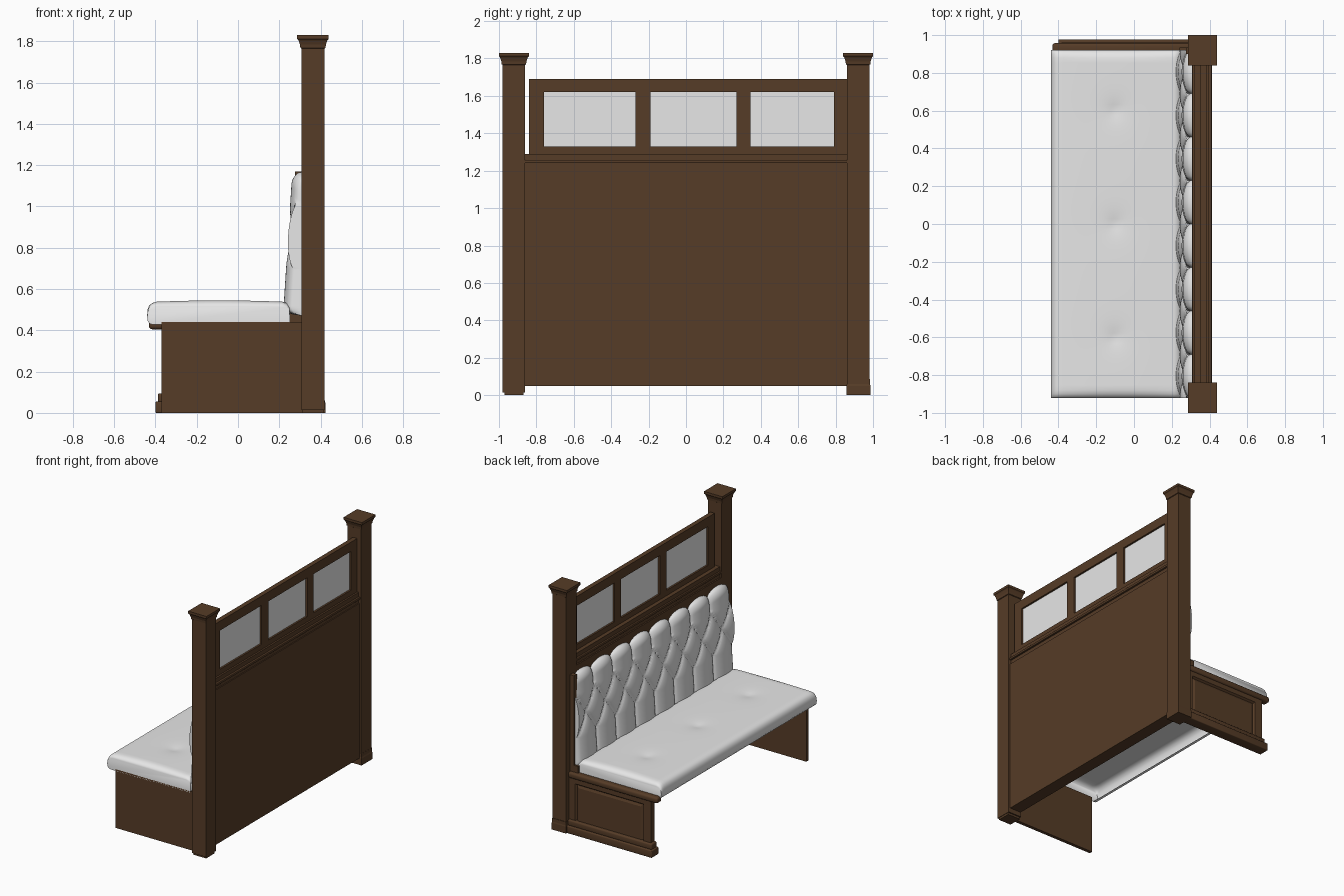
import bpy, bmesh, math
from mathutils import Vector

if "Cube" in bpy.data.objects:
    bpy.data.objects.remove(bpy.data.objects["Cube"])


def material(name, rgb):
    m = bpy.data.materials.new(name)
    m.diffuse_color = (*rgb, 1)
    m.use_nodes = True
    m.node_tree.nodes["Principled BSDF"].inputs["Base Color"].default_value = m.diffuse_color
    return m


WOOD = material("dark_wood", (0.093, 0.045, 0.020))
FABRIC = material("white_upholstery", (0.8, 0.8, 0.8))


def finish(name, bm, mat, smooth=None):
    bmesh.ops.recalc_face_normals(bm, faces=bm.faces)
    me = bpy.data.meshes.new(name)
    bm.to_mesh(me)
    bm.free()
    ob = bpy.data.objects.new(name, me)
    bpy.context.collection.objects.link(ob)
    me.materials.append(mat)
    if smooth:
        bpy.ops.object.select_all(action='DESELECT')
        ob.select_set(True)
        bpy.context.view_layer.objects.active = ob
        bpy.ops.object.shade_smooth_by_angle(angle=math.radians(smooth))
    return ob


def box_bm(x, y, z):
    bm = bmesh.new()
    bmesh.ops.create_cube(bm, size=1)
    for v in bm.verts:
        v.co = Vector([(r[0] + r[1]) / 2 + c * (r[1] - r[0]) for c, r in zip(v.co, (x, y, z))])
    return bm


def box(name, x, y, z, mat=WOOD, bevel=0):
    bm = box_bm(x, y, z)
    if bevel:
        bmesh.ops.bevel(bm, geom=bm.edges[:], offset=bevel, segments=3, profile=0.5, affect='EDGES')
    return finish(name, bm, mat, 40 if bevel else None)


def square_stack(name, cx, cy, profile):
    """Rectangular rings (half x, half y, z) joined into a solid column."""
    bm = bmesh.new()
    rings = [[bm.verts.new((cx + a * hx, cy + b * hy, z)) for a, b in ((-1, -1), (1, -1), (1, 1), (-1, 1))]
             for hx, hy, z in profile]
    for r, s in zip(rings, rings[1:]):
        for i in range(4):
            bm.faces.new((r[i], r[(i + 1) % 4], s[(i + 1) % 4], s[i]))
    bm.faces.new(rings[0])
    bm.faces.new(rings[-1])
    return finish(name, bm, WOOD)


def skin(bm, rows):
    for r, s in zip(rows, rows[1:]):
        for i in range(len(r) - 1):
            bm.faces.new((r[i], r[i + 1], s[i + 1], s[i]))


# Posts with flared caps
for label, cy, z0 in (("near", -0.92, 0.015), ("far", 0.92, 0.0)):
    square_stack(label + "_post", 0.363, cy, [
        (0.056, 0.060, z0), (0.056, 0.060, 1.765), (0.061, 0.065, 1.768), (0.063, 0.067, 1.785),
        (0.070, 0.074, 1.805), (0.076, 0.080, 1.812), (0.076, 0.080, 1.83)])

# Far post foot moulding
square_stack("far_post_foot", 0.363, 0.922, [
    (0.060, 0.064, 0), (0.060, 0.064, 0.05), (0.057, 0.062, 0.06), (0.057, 0.062, 0.085)])

# Back panel and mid rail mouldings
box("back_panel", (0.31, 0.405), (-0.865, 0.865), (0.05, 1.21))
box("mid_rail", (0.32, 0.398), (-0.865, 0.865), (1.205, 1.29))
box("mid_rail_lip", (0.308, 0.412), (-0.862, 0.862), (1.24, 1.258), bevel=0.004)

# Window frame: rails, stiles and panes
FX = (0.35, 0.385)
box("frame_bottom_rail", FX, (-0.84, 0.865), (1.285, 1.33))
box("frame_top_rail", FX, (-0.84, 0.865), (1.62, 1.69))
for i, ys in enumerate(((-0.84, -0.76), (-0.27, -0.19), (0.27, 0.345), (0.79, 0.865))):
    box(f"frame_stile_{i+1}", FX, ys, (1.33, 1.62))
for i, ys in enumerate(((-0.765, -0.265), (-0.195, 0.275), (0.34, 0.795))):
    box(f"window_pane_{i+1}", (0.364, 0.371), ys, (1.325, 1.625), FABRIC)

# Plain near end panel
box("near_end_panel", (-0.37, 0.32), (-0.92, -0.895), (0.0, 0.44))
box("near_post_foot", (0.31, 0.415), (-0.97, -0.87), (0.0, 0.02))

# Decorated far end panel with recessed field
bm = box_bm((-0.37, 0.32), (0.90, 0.945), (0.0, 0.43))
bm.faces.ensure_lookup_table()
face = max(bm.faces, key=lambda f: f.calc_center_median().y)
bmesh.ops.inset_region(bm, faces=[face], thickness=0.085)
bmesh.ops.inset_region(bm, faces=[face], thickness=0.015, depth=-0.014)
bmesh.ops.inset_region(bm, faces=[face], thickness=0.025, depth=0.008)
finish("far_end_panel", bm, WOOD)
box("far_end_base", (-0.40, 0.31), (0.895, 0.978), (0.0, 0.055), bevel=0.006)
box("far_end_base_bead", (-0.388, 0.31), (0.897, 0.962), (0.05, 0.095), bevel=0.01)
box("far_end_cap", (-0.432, 0.31), (0.90, 0.958), (0.405, 0.45), bevel=0.015)
box("far_back_trim", (0.275, 0.315), (0.90, 0.935), (0.43, 1.17))
box("far_back_foot", (0.24, 0.315), (0.90, 0.935), (0.43, 0.50))

# Seat cushion: rounded profile swept along y, with shallow tuft dents
front = [(-0.40, 0.427), (-0.425, 0.43), (-0.437, 0.447), (-0.44, 0.475), (-0.438, 0.50),
         (-0.43, 0.52), (-0.415, 0.532)]
top = [(-0.395 + 0.61 * i / 30, 0.537) for i in range(31)]
rear = [(0.235, 0.532), (0.25, 0.515), (0.252, 0.427)]
profile = front + top + rear
stations = [-0.92, -0.915, -0.90] + [-0.88 + 1.76 * i / 64 for i in range(65)] + [0.90, 0.915, 0.92]
bm = bmesh.new()
rows = []
for y in stations:
    edge = max(0, (abs(y) - 0.88) / 0.04)
    row = []
    for x, z in profile:
        if z > 0.53:
            z += 0.008 * math.cos(math.pi * (x + 0.09) / 0.7) * (1 - edge)
            for cy in (-0.6, 0, 0.6):
                z -= 0.016 * math.exp(-math.hypot(x + 0.1, y - cy) / 0.05)
        if z > 0.43:
            z -= (z - 0.43) * 0.2 * (1 - math.sqrt(max(0, 1 - edge * edge)))
        row.append(bm.verts.new((x, y, z)))
    rows.append(row)
skin(bm, rows)
bm.faces.new(rows[0])
bm.faces.new(rows[-1])
finish("seat_cushion", bm, FABRIC, 50)

# Button-tufted back cushion: eight pleats, diamond folds between button rows
NY, NZ, PITCH = 160, 90, 0.23
bm = bmesh.new()
rows = []
for j in range(NZ + 1):
    s = j / NZ
    row = []
    for i in range(NY + 1):
        y = -0.92 + 1.84 * i / NY
        u = y / PITCH
        pleat = abs(math.sin(math.pi * u))
        z = 0.47 + s * (0.655 + 0.045 * math.sqrt(pleat))
        w = (z - 1.02) / 0.32
        if w > 0 or w < -1:
            puff = pleat
        else:
            puff = math.sqrt(abs(math.sin(math.pi * (u + w)) * math.sin(math.pi * (u - w))))
        puff = math.sqrt(puff)
        xf = 0.218 + 0.045 * (z - 0.47) / 0.7 + 0.04 * (1 - puff)
        t = max(0, (s - 0.91) / 0.09, (0.07 - s) / 0.07)
        x = 0.316 - (0.316 - xf) * math.sqrt(max(0, 1 - t * t))
        row.append(bm.verts.new((x, y, z)))
    # side returns to the back panel
    ends = [bm.verts.new((0.316, v.co.y, v.co.z)) for v in (row[0], row[-1])]
    rows.append([ends[0]] + row + [ends[1]])
skin(bm, rows)
bmesh.ops.remove_doubles(bm, verts=bm.verts, dist=1e-5)
finish("tufted_back_cushion", bm, FABRIC, 60)
